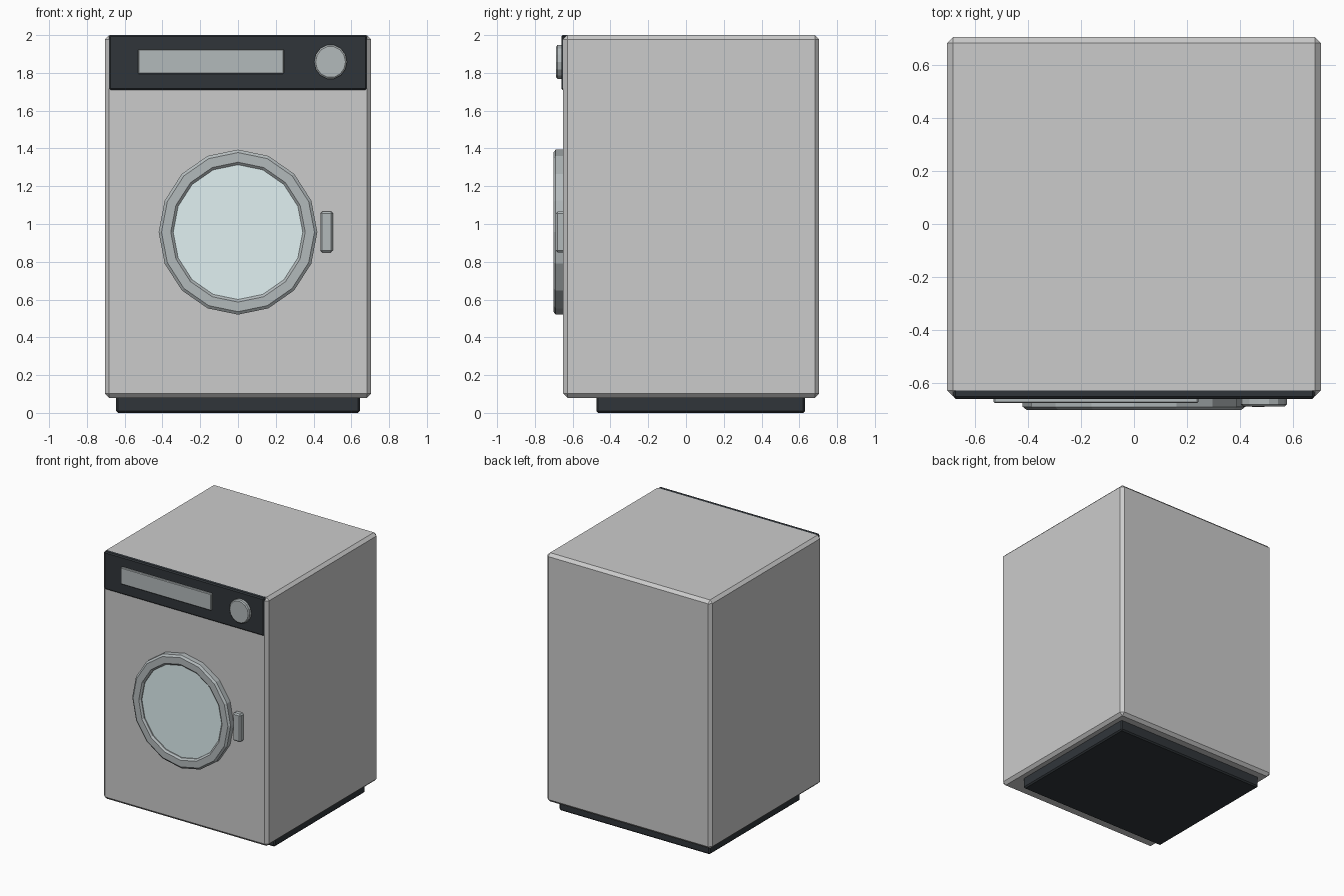
import bpy, bmesh, math

if "Cube" in bpy.data.objects:
    bpy.data.objects.remove(bpy.data.objects["Cube"])


def mat(name, rgb):
    m = bpy.data.materials.new(name)
    m.diffuse_color = (*rgb, 1)
    m.use_nodes = True
    m.node_tree.nodes["Principled BSDF"].inputs["Base Color"].default_value = m.diffuse_color
    return m


DARK = mat("dark_plastic", (0.03, 0.036, 0.042))
METAL = mat("brushed_metal", (0.45, 0.49, 0.5))
GLASS = mat("pale_glass", (0.75, 0.88, 0.89))


def finish(name, bm, material):
    bmesh.ops.recalc_face_normals(bm, faces=bm.faces)
    me = bpy.data.meshes.new(name)
    bm.to_mesh(me)
    bm.free()
    ob = bpy.data.objects.new(name, me)
    bpy.context.collection.objects.link(ob)
    if material:
        me.materials.append(material)
    return ob


def box(name, x, y, z, bevel, material=None):
    """Chamfered box from (min, max) ranges."""
    bm = bmesh.new()
    bmesh.ops.create_cube(bm, size=1)
    for v in bm.verts:
        v.co = [r[0] + (c + 0.5) * (r[1] - r[0]) for c, r in zip(v.co, (x, y, z))]
    bmesh.ops.bevel(bm, geom=bm.edges[:], offset=bevel, segments=1, affect='EDGES')
    return finish(name, bm, material)


def lathe(name, profile, centre, sides, material, closed=False, stretch=1.0):
    """Turn (radius, y) points about the y axis; open profiles get end caps."""
    bm = bmesh.new()
    rings = []
    for r, y in profile:
        ring = []
        for i in range(sides):
            a = math.tau * i / sides
            ring.append(bm.verts.new((centre[0] + r * math.cos(a), y,
                                      centre[1] + r * stretch * math.sin(a))))
        rings.append(ring)
    pairs = list(zip(rings, rings[1:])) + ([(rings[-1], rings[0])] if closed else [])
    for a, b in pairs:
        for i in range(sides):
            j = (i + 1) % sides
            bm.faces.new((a[i], a[j], b[j], b[i]))
    if not closed:
        bm.faces.new(rings[0])
        bm.faces.new(rings[-1])
    return finish(name, bm, material)


# Cabinet and recessed plinth
box("cabinet", (-0.705, 0.705), (-0.65, 0.705), (0.08, 2.0), 0.022)
box("plinth", (-0.645, 0.645), (-0.475, 0.63), (0, 0.1), 0.01, DARK)

# Control panel with display and dial
box("control_panel", (-0.682, 0.682), (-0.66, -0.62), (1.71, 2.0), 0.008, DARK)
box("display", (-0.53, 0.243), (-0.676, -0.64), (1.795, 1.925), 0.005, METAL)
lathe("dial", [(0.087, -0.64), (0.087, -0.681), (0.079, -0.688)],
      (0.49, 1.858), 14, METAL, stretch=1.05)

# Round door: chamfered frame ring, glass and handle
lathe("door_frame", [(0.42, -0.63), (0.42, -0.69), (0.405, -0.702),
                     (0.356, -0.702), (0.343, -0.69), (0.343, -0.63)],
      (0, 0.957), 16, METAL, closed=True, stretch=1.04)
lathe("door_glass", [(0.35, -0.64), (0.35, -0.682)], (0, 0.957), 16, GLASS, stretch=1.04)
box("door_handle", (0.436, 0.503), (-0.69, -0.64), (0.85, 1.066), 0.01, METAL)
